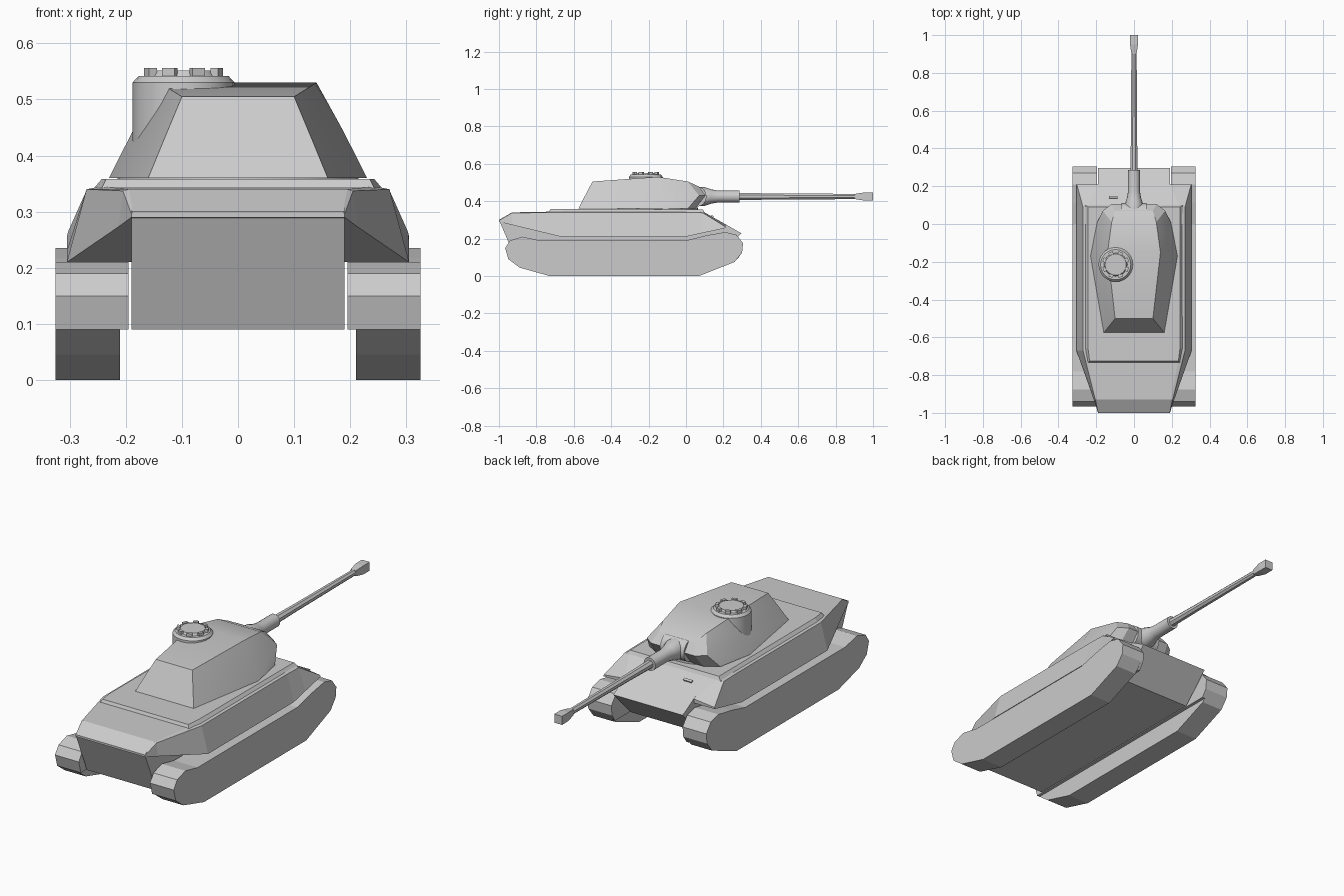
import bpy, bmesh, math
from mathutils import Matrix, Vector

if "Cube" in bpy.data.objects:
    bpy.data.objects.remove(bpy.data.objects["Cube"])


def finish(name, bm):
    bmesh.ops.remove_doubles(bm, verts=bm.verts, dist=0.0002)
    bmesh.ops.recalc_face_normals(bm, faces=bm.faces)
    me = bpy.data.meshes.new(name)
    bm.to_mesh(me)
    bm.free()
    ob = bpy.data.objects.new(name, me)
    bpy.context.collection.objects.link(ob)
    return ob


def smooth(ob, angle=35):
    bpy.ops.object.select_all(action='DESELECT')
    ob.select_set(True)
    bpy.context.view_layer.objects.active = ob
    bpy.ops.object.shade_smooth_by_angle(angle=math.radians(angle))


def loft(name, rings):
    """Skin a series of closed rings and cap both ends."""
    bm = bmesh.new()
    vs = [[bm.verts.new(p) for p in r] for r in rings]
    n = len(rings[0])
    for a, b in zip(vs, vs[1:]):
        for i in range(n):
            j = (i + 1) % n
            bm.faces.new((a[i], a[j], b[j], b[i]))
    bm.faces.new(vs[0])
    bm.faces.new(vs[-1])
    return finish(name, bm)


def extrude_x(name, profile, x0, x1):
    return loft(name, [[(x, y, z) for y, z in profile] for x in (x0, x1)])


def lathe(name, steps, centre, axis='Y', sides=12, turn=0.0):
    """Turned part: steps are (position along axis, radius)."""
    rings = []
    for t, r in steps:
        ring = []
        for i in range(sides):
            a = turn + 2 * math.pi * i / sides
            c, s = r * math.cos(a), r * math.sin(a)
            off = {'X': (t, c, s), 'Y': (c, t, s), 'Z': (c, s, t)}[axis]
            ring.append(Vector(centre) + Vector(off))
        rings.append(ring)
    return loft(name, rings)


def box(name, size, matrix):
    bm = bmesh.new()
    bmesh.ops.create_cube(bm, size=1, matrix=matrix @ Matrix.Diagonal((*size, 1)))
    return finish(name, bm)


# Tracks: outer belt, plus the inner part that is cut off at hull-floor height
track = [(-0.73, 0), (-0.89, 0.045), (-0.95, 0.09), (-0.967, 0.15), (-0.94, 0.19),
         (-0.875, 0.21), (-0.78, 0.19), (0, 0.19), (0.11, 0.217), (0.21, 0.235),
         (0.27, 0.22), (0.305, 0.175), (0.30, 0.125), (0.26, 0.075), (0.07, 0)]
inner = [(-0.95, 0.09)] + track[3:13] + [(0.275, 0.09)]
for side, s in (("left", -1), ("right", 1)):
    extrude_x("track_" + side, track, s * 0.21, s * 0.325)
    extrude_x("track_inner_" + side, inner, s * 0.195, s * 0.21)

# Lower hull with sloped nose and undercut tail
extrude_x("lower_hull", [(-1, 0.30), (-0.93, 0.338), (0.09, 0.345), (0.297, 0.228),
                         (0.16, 0.09), (-0.91, 0.09)], -0.19, 0.19)

# Upper hull: cross-sections (y, lower edge, shoulder, roof edge)
sections = [
    (-1.00, (0.190, 0.290), (0.190, 0.296), (0.187, 0.300)),
    (-0.93, (0.213, 0.273), (0.205, 0.337), (0.195, 0.340)),
    (-0.67, (0.305, 0.210), (0.270, 0.340), (0.245, 0.345)),
    (0.00, (0.305, 0.210), (0.270, 0.340), (0.245, 0.345)),
    (0.09, (0.305, 0.230), (0.270, 0.338), (0.245, 0.345)),
    (0.21, (0.305, 0.256), (0.303, 0.264), (0.190, 0.276)),
]
rings = []
for y, low, shoulder, top in sections:
    half = [(0.17, low[1]), low, shoulder, top]
    rings.append([(x, y, z) for x, z in half] + [(-x, y, z) for x, z in reversed(half)])
loft("upper_hull", rings)

# Raised roof plate and turret ring
loft("roof_plate", [
    [(-0.26, -0.66, 0.338), (-0.245, -0.735, 0.338), (0.245, -0.735, 0.338),
     (0.26, -0.66, 0.338), (0.26, 0.10, 0.338), (-0.26, 0.10, 0.338)],
    [(-0.243, -0.66, 0.358), (-0.235, -0.725, 0.358), (0.235, -0.725, 0.358),
     (0.243, -0.66, 0.358), (0.243, 0.09, 0.356), (-0.243, 0.09, 0.356)]])
smooth(lathe("turret_ring", [(0.345, 0.215), (0.366, 0.215)], (0, -0.15, 0), 'Z', 32))

# Turret: bottom, belt and roof outlines, each listed rear to front
levels = [
    [(0.160, -0.575, 0.360), (0.230, -0.17, 0.360), (0.195, 0.01, 0.360), (0.13, 0.050, 0.360)],
    [(0.130, -0.538, 0.433), (0.187, -0.16, 0.445), (0.165, 0.07, 0.430), (0.12, 0.105, 0.430)],
    [(0.100, -0.500, 0.505), (0.140, -0.15, 0.530), (0.118, 0.01, 0.505), (0.10, 0.070, 0.478)],
]
bm = bmesh.new()
R = [[bm.verts.new(p) for p in lv] for lv in levels]
L = [[bm.verts.new((-x, y, z)) for x, y, z in lv] for lv in levels]
for i in range(2):
    for k in range(3):
        bm.faces.new((R[i][k], R[i][k + 1], R[i + 1][k + 1], R[i + 1][k]))
        bm.faces.new((L[i][k], L[i + 1][k], L[i + 1][k + 1], L[i][k + 1]))
    for k in (0, 3):
        bm.faces.new((R[i][k], R[i + 1][k], L[i + 1][k], L[i][k]))
for i in (0, 2):
    for k in range(3):
        bm.faces.new((R[i][k], R[i][k + 1], L[i][k + 1], L[i][k]))
smooth(finish("turret", bm), 25)

# Commander's cupola with a ring of periscopes
cx, cy = -0.097, -0.215
smooth(lathe("cupola", [(0.40, 0.091), (0.53, 0.091), (0.542, 0.08), (0.542, 0.062),
                        (0.552, 0.056)], (cx, cy, 0), 'Z', 24))
for i in range(8):
    m = (Matrix.Translation((cx, cy, 0.548)) @ Matrix.Rotation(math.tau * (i + 0.5) / 8, 4, 'Z')
         @ Matrix.Translation((0.064, 0, 0)))
    box(f"periscope_{i}", (0.015, 0.024, 0.016), m)

# Gun: mantlet, sleeve, barrel and square muzzle brake
gz = (0, 0, 0.425)
smooth(lathe("mantlet_roll", [(-0.065, 0.055), (0.065, 0.055)], (0, 0.055, 0.425), 'X', 16))
smooth(lathe("mantlet", [(0.06, 0.05), (0.10, 0.05), (0.135, 0.038), (0.17, 0.032), (0.285, 0.032),
                         (0.285, 0.02)], gz, 'Y', 16))
lathe("barrel", [(0.27, 0.021), (0.45, 0.018), (0.94, 0.015)], gz, 'Y', 8, math.pi / 8)
lathe("muzzle_brake", [(0.90, 0.019), (0.95, 0.03), (1.0, 0.03)], gz, 'Y', 4, math.pi / 4)

# Driver's visor on the glacis
box("driver_visor", (0.045, 0.012, 0.012),
    Matrix.Translation((-0.11, 0.14, 0.318)) @ Matrix.Rotation(-0.52, 4, 'X'))
